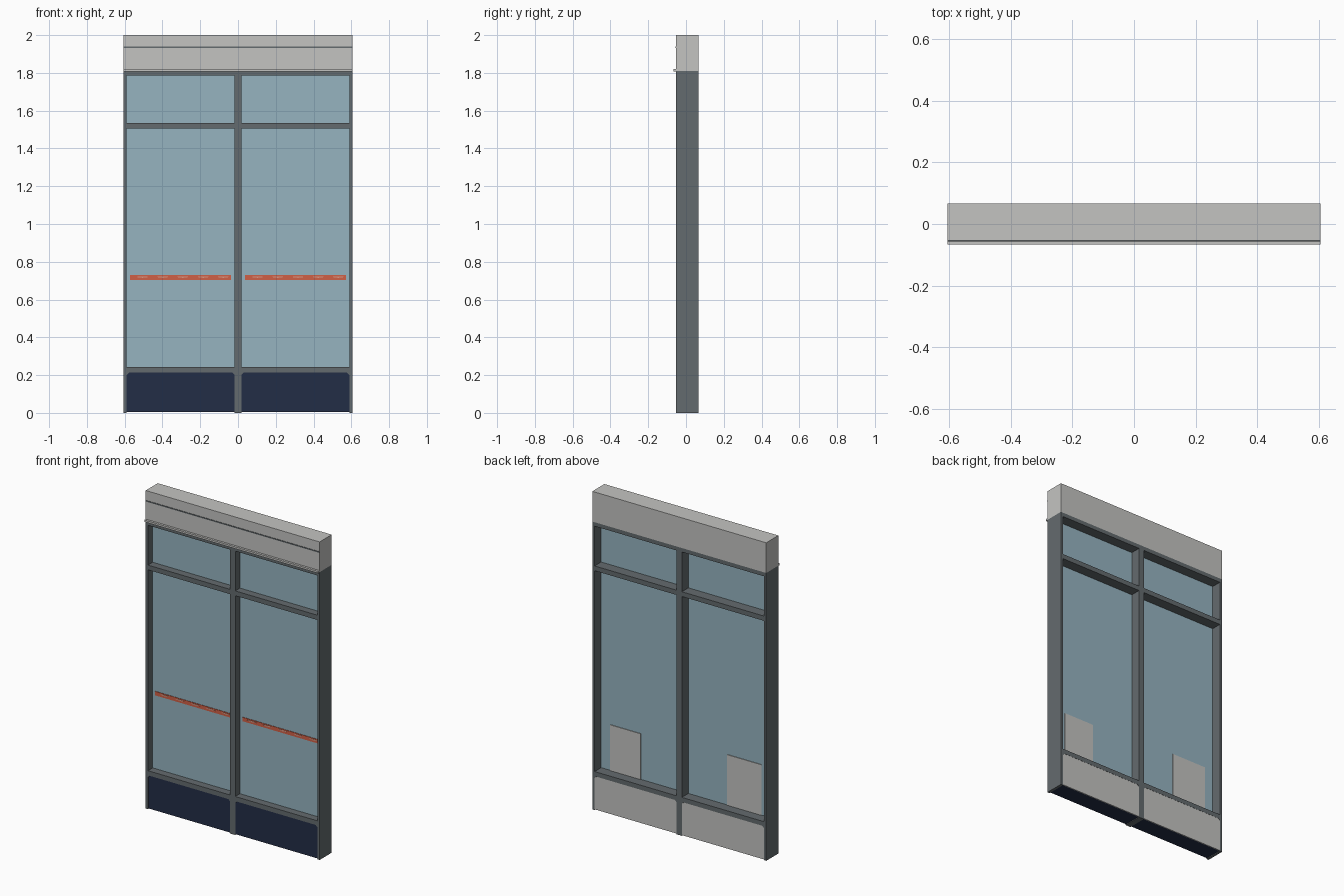
import bpy, bmesh

if "Cube" in bpy.data.objects:
    bpy.data.objects.remove(bpy.data.objects["Cube"])

def material(name, rgb):
    m = bpy.data.materials.new(name)
    m.diffuse_color = (*rgb, 1)
    m.use_nodes = True
    m.node_tree.nodes["Principled BSDF"].inputs["Base Color"].default_value = m.diffuse_color
    return m

STONE = material("light_grey", (0.55, 0.55, 0.535))
FRAME = material("slate_grey", (0.127, 0.146, 0.156))
GLASS = material("pale_blue_glass", (0.305, 0.456, 0.527))
NAVY = material("navy", (0.016, 0.026, 0.061))
ORANGE = material("orange", (0.63, 0.117, 0.061))
PALE = material("pale_orange", (0.70, 0.32, 0.23))

def prism(name, outline, y0, y1, mat):
    """Extrude an x-z outline from y0 to y1."""
    bm = bmesh.new()
    face = bm.faces.new([bm.verts.new((x, y0, z)) for x, z in outline])
    out = bmesh.ops.extrude_face_region(bm, geom=[face])
    verts = [v for v in out["geom"] if isinstance(v, bmesh.types.BMVert)]
    bmesh.ops.translate(bm, verts=verts, vec=(0, y1 - y0, 0))
    bmesh.ops.recalc_face_normals(bm, faces=bm.faces)
    mesh = bpy.data.meshes.new(name)
    bm.to_mesh(mesh)
    bm.free()
    mesh.materials.append(mat)
    ob = bpy.data.objects.new(name, mesh)
    bpy.context.collection.objects.link(ob)
    return ob

def box(name, x0, x1, y0, y1, z0, z1, mat):
    return prism(name, [(x0, z0), (x1, z0), (x1, z1), (x0, z1)], y0, y1, mat)

W, IN, MID = 0.605, 0.589, 0.018     # outer edge, jamb inner edge, half mullion
F, B = -0.053, 0.067                 # front and back of the frame

# header with ledge and dark groove strip
box("header", -W, W, F, B, 1.81, 2.0, STONE)
box("header_ledge", -W, W, -0.067, F, 1.808, 1.82, STONE)
box("header_strip", -W, W, F - 0.003, F, 1.932, 1.939, FRAME)

# uprights
box("mullion", -MID, MID, F, B, 0, 1.81, FRAME)
for side, s in (("left", -1), ("right", 1)):
    box(side + "_jamb", *sorted((s * IN, s * W)), F, B, 0, 1.81, FRAME)
    x0, x1 = sorted((s * MID, s * IN))

    # cross rails
    for rail, z0, z1 in (("top_rail", 1.785, 1.81), ("transom", 1.505, 1.535),
                         ("lower_rail", 0.213, 0.242)):
        box(f"{side}_{rail}", x0, x1, F, B, z0, z1, FRAME)

    # panes
    box(side + "_main_pane", x0, x1, -0.006, 0.002, 0.242, 1.505, GLASS)
    box(side + "_upper_pane", x0, x1, -0.006, 0.002, 1.535, 1.785, GLASS)

    # base panel with clipped upper corners: navy body, light back plate
    c, top = 0.012, 0.213
    outline = [(x0, 0.004), (x1, 0.004), (x1, top - c), (x1 - c, top),
               (x0 + c, top), (x0, top - c)]
    prism(side + "_base_panel", outline, F + 0.003, B - 0.007, NAVY)
    prism(side + "_base_back", outline, B - 0.007, B - 0.001, STONE)
    for n, (x, d) in enumerate(((x0, c), (x1, -c))):
        prism(f"{side}_corner_gusset_{n}", [(x, top - c), (x + d, top), (x, top)], F, B, FRAME)

    # warning tape across the glass with pale dashes
    t0, t1 = sorted((s * 0.037, s * 0.572))
    box(side + "_tape", t0, t1, -0.009, -0.006, 0.704, 0.729, ORANGE)
    step = (t1 - t0) / 5
    for i in range(5):
        m = t0 + (i + 0.62) * step
        prism(f"{side}_tape_dash_{i}", [(m - 0.033, 0.719), (m, 0.715), (m + 0.033, 0.719),
              (m + 0.02, 0.723), (m - 0.02, 0.723)], -0.0105, -0.009, PALE)

# notices on the inside of the glass
box("right_notice", 0.313, 0.523, 0.002, 0.006, 0.242, 0.53, STONE)
box("left_notice", -0.528, -0.288, 0.002, 0.006, 0.242, 0.56, STONE)
